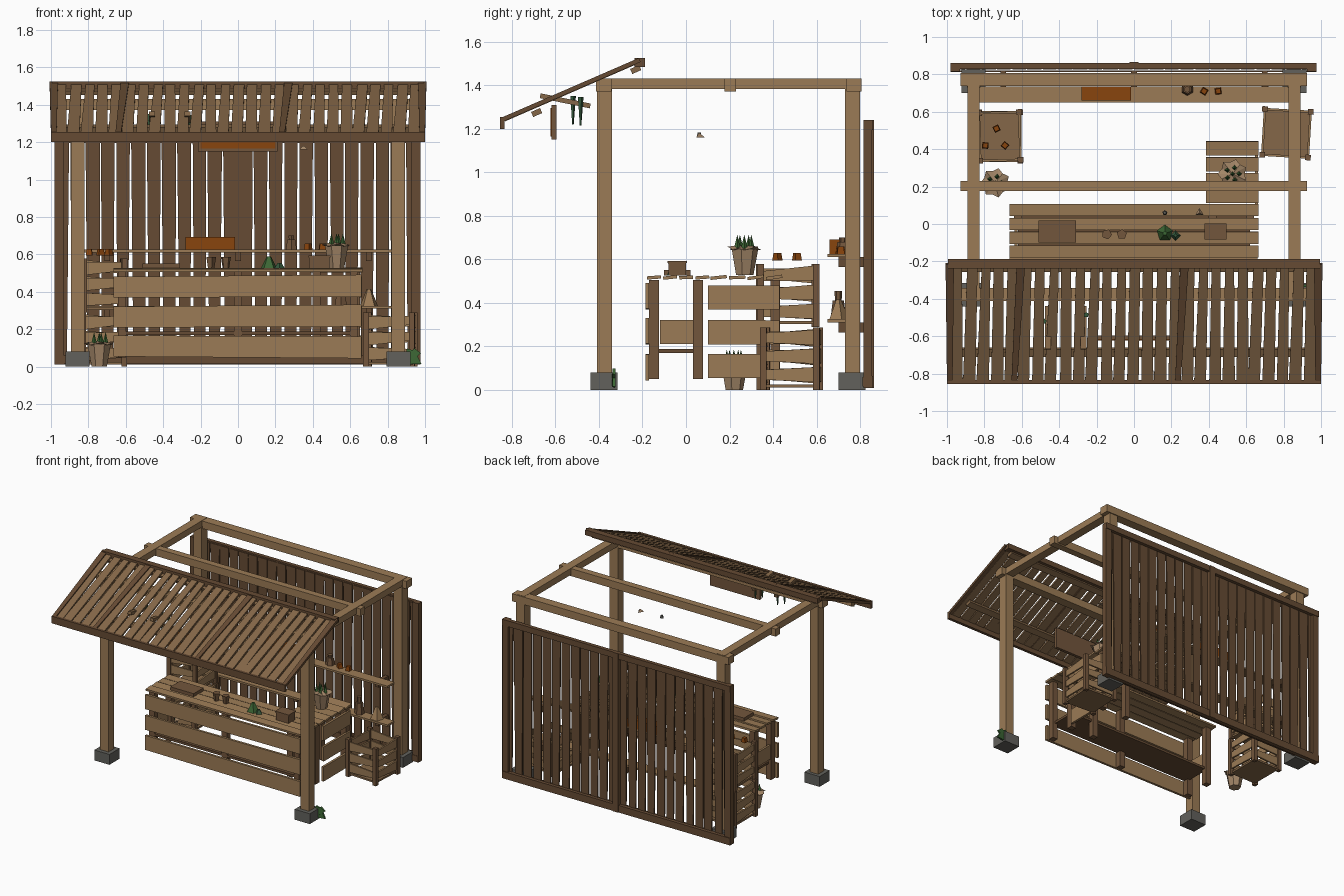
import bpy, bmesh, math, random
from mathutils import Vector, Matrix

random.seed(4)
if "Cube" in bpy.data.objects:
    bpy.data.objects.remove(bpy.data.objects["Cube"])


def material(name, *rgb):
    m = bpy.data.materials.new(name)
    m.use_nodes = True
    m.diffuse_color = (*rgb, 1)
    m.node_tree.nodes["Principled BSDF"].inputs["Base Color"].default_value = (*rgb, 1)
    return m


LIGHT = material("light wood", .33, .198, .092)
MID = material("weathered wood", .235, .137, .065)
BOXWOOD = material("box wood", .17, .092, .045)
DARK = material("dark wood", .132, .07, .033)
CLAY = material("sackcloth", .36, .235, .135)
ORANGE = material("orange", .25, .058, .004)
STONE = material("stone", .122, .12, .107)
GREEN = material("leaf green", .045, .135, .035)
HERB = material("dark green", .035, .1, .045)


def finish(name, bm, mat, matrix=None):
    bmesh.ops.recalc_face_normals(bm, faces=bm.faces)
    me = bpy.data.meshes.new(name)
    bm.to_mesh(me)
    bm.free()
    me.materials.append(mat)
    ob = bpy.data.objects.new(name, me)
    if matrix:
        ob.matrix_world = matrix
    bpy.context.collection.objects.link(ob)


def plank(bm, a, b, side, thick, wa, wb=None):
    """Board from a to b, width wa to wb along side."""
    a, b, side = Vector(a), Vector(b), Vector(side).normalized()
    n = side.cross(b - a).normalized() * thick / 2
    rings = []
    for p, w in ((a, wa), (b, wb or wa)):
        s = side * w / 2
        rings.append([bm.verts.new(p + q) for q in (s + n, s - n, -s - n, -s + n)])
    r, t = rings
    bm.faces.new(r)
    bm.faces.new(t)
    for i in range(4):
        j = (i + 1) % 4
        bm.faces.new((r[i], r[j], t[j], t[i]))


def box(bm, x0, x1, y0, y1, z0, z1):
    plank(bm, (x0, (y0 + y1) / 2, (z0 + z1) / 2), (x1, (y0 + y1) / 2, (z0 + z1) / 2),
          (0, 1, 0), z1 - z0, y1 - y0)


def boxes(name, mat, *dims):
    bm = bmesh.new()
    for d in dims:
        box(bm, *d)
    finish(name, bm, mat)


def turned(name, mat, pos, r0, r1, h, sides=6, turn=0):
    bm = bmesh.new()
    bmesh.ops.create_cone(bm, cap_ends=True, segments=sides, radius1=r0, radius2=r1, depth=h)
    finish(name, bm, mat, Matrix.Translation(Vector(pos) + Vector((0, 0, h / 2)))
           @ Matrix.Rotation(turn, 4, "Z"))


# Timber frame on stone footings
for x, sx in ((-.858, "right"), (.858, "left")):
    for y, sy in ((-.375, "front"), (.765, "back")):
        boxes(f"{sy}_{sx}_footing", STONE, (x - .065, x + .065, y - .065, y + .06, 0, .08))
        boxes(f"{sy}_{sx}_post", LIGHT, (x - .036, x + .036, y - .035, y + .035, .08, 1.39))
    boxes(f"{sx}_side_beam", LIGHT, (x - .033, x + .033, -.41, .8, 1.382, 1.432))
for name, y, h in (("front", -.378, .035), ("middle", .203, .026), ("back", .772, .035)):
    boxes(f"{name}_cross_beam", LIGHT, (-.928, .926, y - h, y + h, 1.372, 1.43))

# Back wall of uneven vertical planks with a frame
bm = bmesh.new()
count = 24
for i in range(count):
    x = -.94 + 1.875 * i / (count - 1)
    lean = random.uniform(-.006, .006)
    plank(bm, (x + lean, .83, .02), (x, .83, 1.23), (1, 0, 0), .01,
          random.uniform(.056, .066), random.uniform(.07, .08))
finish("wall_planks", bm, DARK)
boxes("wall_frame", DARK, (-.98, .975, .83, .86, .01, .065), (-.98, .975, .83, .86, 1.195, 1.24),
      (-.98, -.93, .815, .855, .01, 1.24), (.925, .975, .815, .855, .01, 1.24),
      (-.025, .025, .83, .865, .01, 1.24), (-.98, .975, .812, .82, .015, .06))

# Sloping awning
EAVE, RIDGE = Vector((0, -.84, 1.238)), Vector((0, -.225, 1.505))


def slope(x, t, lift=0):
    return EAVE.lerp(RIDGE, t) + Vector((x, 0, lift))


slats, rafters = bmesh.new(), bmesh.new()
count = 27
for i in range(count):
    x = -.945 + 1.89 * i / (count - 1)
    lean = random.uniform(0, .012)
    plank(slats, slope(x - lean, .01), slope(x + lean, 1), (1, 0, 0), .014,
          random.uniform(.06, .067), random.uniform(.046, .056))
finish("awning_slats", slats, MID)
for x0, x1 in ((-.985, -.985), (.985, .985), (-.64, -.605), (.235, .27)):
    plank(rafters, slope(x0, 0, .006), slope(x1, 1.02, .006), (1, 0, 0), .02, .03, .045)
finish("awning_rafters", rafters, DARK)
boxes("eave_rail", DARK, (-1, 1, -.855, -.833, 1.2, 1.255))
boxes("ridge_rail", DARK, (-.995, .995, -.237, -.188, 1.485, 1.525))
bm = bmesh.new()
for t in (.25, .99):
    plank(bm, slope(-.95, t, -.03), slope(.95, t, -.03), (0, .92, .4), .025, .045)
finish("awning_battens", bm, MID)

# Hanging sign and drying herbs
boxes("hanging_sign", BOXWOOD, (-.215, .212, -.617, -.595, 1.15, 1.31))
boxes("sign_panel", ORANGE, (-.2, .2, -.622, -.616, 1.165, 1.295))
arms = bmesh.new()
for x in (-.27, -.46):
    plank(arms, (x, -.67, 1.352), (x, -.44, 1.305), (1, 0, 0), .022, .03)
    for k in (-.02, .015):
        turned("hanging_herb", HERB, (x + k, -.5 + k, 1.2 + abs(k)), .004, .014, .13, 5)
finish("herb_arms", arms, MID)

# Counter: slatted top, boarded front and left return
bm = bmesh.new()
for i in range(4):
    y = -.147 + i * .074
    plank(bm, (-.665, y, .517), (.665, y, .517), (0, 1, random.uniform(-.08, .16)), .015, .064)
for i in range(4):
    y = .15 + i * .085
    plank(bm, (.385, y, .517), (.665, y, .517), (0, 1, random.uniform(0, .16)), .015, .075)
finish("counter_top", bm, LIGHT)
boards = bmesh.new()
for z in (.11, .265, .425):
    tilt = random.uniform(-.008, .008)
    plank(boards, (-.665, -.178, z), (.66, -.178, z + tilt), (0, 0, 1), .018, .112, .118)
    plank(boards, (.655, .1, z), (.655, .43, z), (0, 0, 1), .018, .112, .11)
plank(boards, (-.63, -.12, .267), (-.63, .06, .267), (0, 0, 1), .016, .11)
finish("counter_boards", boards, LIGHT)
boxes("counter_legs", BOXWOOD, *[(x - .022, x + .022, y - .022, y + .022, .05, .505)
      for x, y in ((-.62, -.147), (0, -.147), (.62, -.147), (-.62, .055), (.62, .055),
                   (.42, .055), (.42, .41), (.63, .41))])
boxes("counter_inner_shelf", DARK, (-.62, .62, -.165, .06, .17, .188))


# Slatted crates
def crate(name, x, y, z, w, d, turn=0):
    place = Matrix.Translation((x, y, z)) @ Matrix.Rotation(turn, 4, "Z")
    posts, slat = bmesh.new(), bmesh.new()
    u, v = w / 2 - .015, d / 2 - .015
    for sx in (-1, 1):
        for sy in (-1, 1):
            box(posts, sx * u - .015, sx * u + .015, sy * v - .015, sy * v + .015, 0, .288)
    finish(name + "_posts", posts, BOXWOOD, place)
    floor = bmesh.new()
    box(floor, -u, u, -v, v, .012, .026)
    finish(name + "_floor", floor, MID, place)
    for h in (.07, .155, .24):
        for s in (-1, 1):
            e = s * random.uniform(0, .008)
            plank(slat, (-u, s * v, h + e), (u, s * v, h - e), (0, 0, 1), .012, .07, .045)
            plank(slat, (s * u, -v, h - e), (s * u, v, h + e), (0, 0, 1), .012, .045, .07)
    finish(name + "_slats", slat, LIGHT, place)


crate("lower_crate", -.718, .468, 0, .25, .29)
crate("upper_crate", -.718, .468, .29, .245, .285, .03)
crate("side_crate", .815, .485, 0, .275, .275, -.06)

# Wall shelves
boxes("upper_shelf", LIGHT, (-.84, .825, .65, .735, .61, .625))
boxes("lower_shelf", LIGHT, (-.84, .825, .65, .735, .31, .325))
boxes("shelf_brackets", DARK, *[(x - .015, x + .015, .7, .82, z - .045, z)
      for x in (-.7, 0, .7) for z in (.61, .31)])
boxes("orange_box", ORANGE, (-.28, -.015, .66, .735, .625, .692))
for x, y, z in ((.375, .71, .625), (.45, .71, .625), (-.735, .51, .595), (-.795, .42, .595),
                (-.69, .42, .595)):
    turned("fruit", ORANGE, (x, y, z), .024, .018, .034, 4, x * 9)
turned("shelf_jar", BOXWOOD, (.285, .72, .625), .034, .024, .055)
turned("shelf_jar_neck", BOXWOOD, (.285, .72, .68), .014, .018, .02)
turned("bottle", BOXWOOD, (.55, .7, .325), .036, .026, .085)
turned("bottle_neck", BOXWOOD, (.55, .7, .41), .015, .018, .045)
turned("shelf_sack", LIGHT, (.7, .7, .325), .05, .012, .09, 5)

# Goods on the counter
boxes("goods_tray", BOXWOOD, (-.51, -.31, -.1, .02, .525, .55))
boxes("goods_box", BOXWOOD, (.38, .49, -.08, 0, .525, .585))
boxes("goods_box_lid", BOXWOOD, (.376, .494, -.084, .004, .583, .593))
for x in (-.145, -.065):
    turned("small_cup", BOXWOOD, (x, -.055, .525), .018, .028, .06, 5, x * 20)
turned("green_bundle", GREEN, (.165, -.05, .525), .045, .012, .065, 5)
turned("green_bundle_small", HERB, (.222, -.062, .525), .028, .01, .03, 4)
turned("loose_chip", STONE, (.165, .06, 1.16), .014, .008, .022, 5)
turned("loose_sack_chip", CLAY, (.35, .06, 1.16), .026, .004, .02, 3)


# Sack-wrapped pots with spiky leaves
def potted_plant(x, y, z):
    turned("plant_pot", CLAY, (x, y, z), .042, .064, .12, 7)
    bm = bmesh.new()
    rim = []
    for i in range(14):
        a, r = i * math.tau / 14, .08 if i % 2 else .064
        rim.append(bm.verts.new((r * math.cos(a), r * math.sin(a), .008 * (i % 3))))
    tip = bm.verts.new((0, 0, .022))
    base = bm.verts.new((0, 0, -.004))
    for i, p in enumerate(rim):
        bm.faces.new((rim[i - 1], p, tip))
        bm.faces.new((p, rim[i - 1], base))
    finish("pot_cloth", bm, CLAY, Matrix.Translation((x, y, z + .115)))
    for i in range(6):
        a, r = i * math.tau / 5, .034 if i < 5 else 0
        turned("spiky_leaf", GREEN,
               (x + r * math.cos(a), y + r * math.sin(a), z + .12), .016, 0, .065, 4)


potted_plant(-.742, .22, 0)
potted_plant(.527, .268, .528)

# Weed beside the front footing
bm = bmesh.new()
for dx, dz in ((.025, .09), (.06, .085), (.07, .035)):
    plank(bm, (.9, -.335, .025), (.9 + dx, -.33, dz), (-dz, 0, dx), .014, .03, .045)
finish("weed", bm, GREEN)
